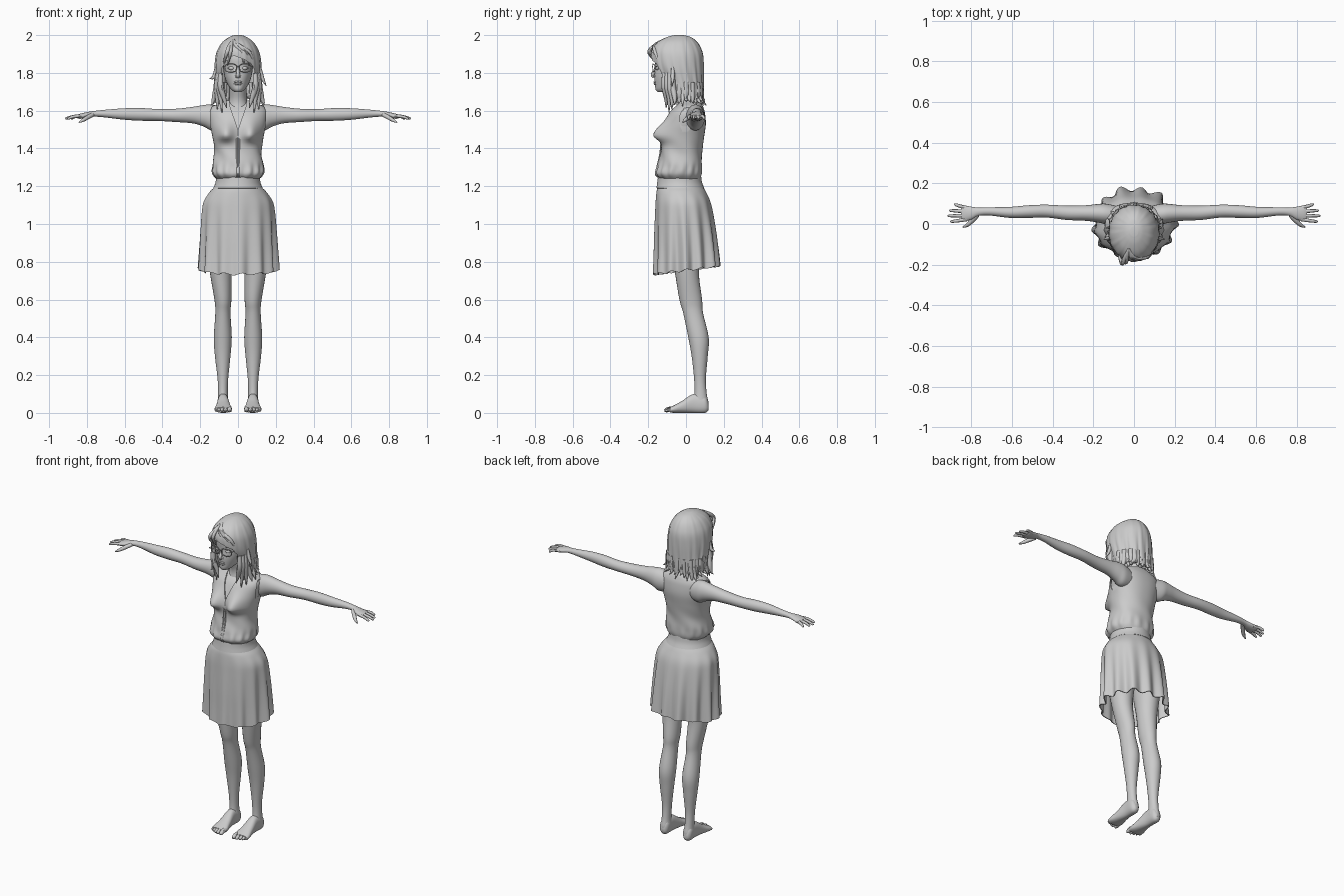
import bpy, bmesh, math, random
from math import sin, cos, pi, exp, tau
random.seed(4)
COL = bpy.context.scene.collection


def spline(keys, steps):
    """Catmull-Rom through a list of equal-length tuples."""
    out = []
    for i in range(len(keys) - 1):
        a, b, c, d = (keys[max(0, min(len(keys) - 1, i + k))] for k in (-1, 0, 1, 2))
        for s in range(steps):
            t = s / steps
            out.append(tuple(q + .5 * t * (r - p + t * (2*p - 5*q + 4*r - w + t * (3*(q - r) + w - p)))
                             for p, q, r, w in zip(a, b, c, d)))
    return out + [tuple(keys[-1])]


def add(name, mesh):
    ob = bpy.data.objects.new(name, mesh)
    COL.objects.link(ob)
    return ob


def bake(ob):
    """Apply all modifiers (or turn a curve into a mesh)."""
    dg = bpy.context.evaluated_depsgraph_get()
    me = bpy.data.meshes.new_from_object(ob.evaluated_get(dg))
    name = ob.name
    bpy.data.objects.remove(ob)
    return add(name, me)


def mirror(ob):
    ob.modifiers.new("mirror", 'MIRROR')
    return bake(ob)


def loft(name, axis, keys, n=32, steps=5, caps=(True, True), deform=None, p=1.0):
    """Skin of ellipses; key = (position on axis, min a, max a, min b, max b)."""
    bm = bmesh.new()
    rings = []
    for s, a0, a1, b0, b1 in spline(keys, steps):
        ring = []
        for j in range(n):
            t = tau * j / n
            c, d = (math.copysign(abs(f) ** p, f) for f in (cos(t), sin(t)))
            a, b = (a0 + a1) / 2 + c * (a1 - a0) / 2, (b0 + b1) / 2 + d * (b1 - b0) / 2
            co = {'x': (s, a, b), 'y': (a, s, b), 'z': (a, b, s)}[axis]
            ring.append(bm.verts.new(deform(*co, t) if deform else co))
        rings.append(ring)
    for r, q in zip(rings, rings[1:]):
        for j in range(n):
            k = (j + 1) % n
            bm.faces.new((r[j], r[k], q[k], q[j]))
    if caps[0]:
        bm.faces.new(rings[0][::-1])
    if caps[1]:
        bm.faces.new(rings[-1])
    if all(caps):
        bmesh.ops.recalc_face_normals(bm, faces=bm.faces)
    me = bpy.data.meshes.new(name)
    bm.to_mesh(me)
    return add(name, me)


def tubes(name, paths, closed=False, steps=4):
    """Round strands; path point = (x, y, z, radius)."""
    cu = bpy.data.curves.new(name, 'CURVE')
    cu.dimensions, cu.bevel_depth, cu.bevel_resolution, cu.use_fill_caps = '3D', 1, 2, True
    for path in paths:
        pts = path if closed else spline(path, steps)
        sp = cu.splines.new('POLY')
        sp.points.add(len(pts) - 1)
        sp.use_cyclic_u = closed
        for q, (x, y, z, r) in zip(sp.points, pts):
            q.co, q.radius = (x, y, z, 1), r
    return bake(add(name, cu))


def shell(ob, thick, cutters=()):
    m = ob.modifiers.new("thickness", 'SOLIDIFY')
    m.thickness, m.offset = thick, -1
    for c in cutters:
        b = ob.modifiers.new("cut", 'BOOLEAN')
        b.operation, b.solver, b.object = 'DIFFERENCE', 'EXACT', c
    ob = bake(ob)
    for c in cutters:
        bpy.data.objects.remove(c)
    return ob


def prism(name, outline, y0, y1):
    """Cutter: x-z outline pushed along y."""
    bm = bmesh.new()
    f = bm.faces.new([bm.verts.new((x, y0, z)) for x, z in outline])
    g = bmesh.ops.extrude_face_region(bm, geom=[f])['geom']
    bmesh.ops.translate(bm, vec=(0, y1 - y0, 0), verts=[v for v in g if isinstance(v, bmesh.types.BMVert)])
    bmesh.ops.recalc_face_normals(bm, faces=bm.faces)
    me = bpy.data.meshes.new(name)
    bm.to_mesh(me)
    ob = add(name, me)
    ob.hide_render = True
    return ob


# legs, feet and toes
mirror(loft("leg", 'z', [(.02, .055, .105, .04, .115), (.05, .05, .108, .035, .12), (.1, .054, .106, .045, .11),
    (.18, .052, .108, .043, .105), (.3, .04, .122, .03, .115), (.4, .033, .128, .012, .12),
    (.53, .04, .12, -.015, .09), (.6, .035, .125, -.035, .085), (.75, .033, .15, -.06, .068),
    (.88, .02, .165, -.085, .085), (1.05, .005, .17, -.1, .1)], 24))
mirror(loft("foot", 'y', [(.12, .068, .092, .015, .045), (.1, .052, .108, 0, .09), (.04, .05, .108, 0, .1),
    (-.02, .04, .116, 0, .064), (-.06, .032, .124, 0, .042), (-.085, .036, .124, .002, .03)], 24, p=.85))
mirror(tubes("toes", [[(x, -.06, .022, r), (x, -.085 + d, .021, r), (x, -.104 + d, .014, r * .95),
    (x, -.115 + d, .011, r * .4)] for x, d, r in
    ((.044, 0, .0125), (.066, 0, .01), (.084, .006, .0095), (.101, .014, .009), (.116, .024, .008))]))


# skirt with pleats that deepen towards the hem
def pleat(x, y, z, t):
    g = max(0, min(1, (1.17 - z) / .42))
    k = 1 + .075 * g * (cos(13 * t + .6) + .35 * sin(7 * t + 1))
    return x * k, y * k if y > 0 else y * (1 + (k - 1) * .6), z + g * (.022 * y / .17 + .006 * cos(13 * t))


shell(loft("skirt", 'z', [(.755, -.203, .203, -.168, .175), (.85, -.2, .2, -.166, .168), (.95, -.197, .197, -.165, .158),
    (1.06, -.192, .192, -.162, .142), (1.12, -.182, .182, -.16, .128), (1.17, -.15, .15, -.156, .106),
    (1.2, -.122, .122, -.15, .09), (1.24, -.114, .114, -.145, .079)], 156, 4, (False, False), pleat), .005)
shell(loft("waistband", 'z', [(1.19, -.131, .131, -.157, .097), (1.22, -.119, .119, -.152, .085),
    (1.255, -.116, .116, -.148, .08)], 48, 3, (False, False)), .008)


# blouse: bust, gathered hem, open neckline and armholes
def bust(x, y, z):
    s = .032 if z < 1.47 else .065
    return .06 * exp(-((abs(x) - .068) / .045) ** 2 - ((z - 1.47) / s) ** 2) if y < -.02 else 0


def drape(x, y, z, t):
    hem = exp(-((z - 1.28) / .035) ** 2)
    k = 1 + .03 * hem * sin(15 * t) + .02 * exp(-((z - 1.36) / .07) ** 2) * sin(5 * t + 45 * z)
    return x * k, y * k - bust(x, y, z), z


BODY = [(1.235, -.11, .11, -.135, .073), (1.265, -.134, .134, -.16, .083), (1.31, -.135, .135, -.15, .085),
        (1.38, -.125, .125, -.134, .085), (1.46, -.135, .135, -.126, .096), (1.53, -.15, .15, -.112, .105),
        (1.59, -.155, .155, -.088, .1), (1.622, -.135, .135, -.058, .09), (1.642, -.09, .09, -.04, .08),
        (1.655, -.058, .058, -.034, .07)]
neckline = prism("neckline_cutter", [(0, 1.5), (.045, 1.63), (.045, 1.7), (-.045, 1.7), (-.045, 1.63)], -.3, .0)
armholes = []
for sx in (-1, 1):
    e = sorted((sx * .141, sx * .3))
    c = loft("armhole_cutter", 'x', [(x, -.035, .085, 1.465, 1.628) for x in e], 32, 1)
    c.hide_render = True
    armholes.append(c)
shell(loft("blouse", 'z', BODY, 80, 6, (False, False), drape, .9), .006, [neckline] + armholes)

# button strip down the blouse front
tubes("button_strip", [[(x, y, z, .004) for y, z in ((-.122, 1.5), (-.132, 1.45), (-.136, 1.38), (-.151, 1.31),
    (-.161, 1.265), (-.15, 1.25))] for x in (-.007, .007)])

# skin under the blouse, and the neck
loft("chest", 'z', [(z, a + .01, b - .01, c + .01, d - .01) for z, a, b, c, d in BODY[3:]], 48, 4,
     deform=lambda x, y, z, t: (x, y - bust(x, y, z) * .9, z), p=.9)
loft("neck", 'z', [(1.57, -.07, .07, -.07, .07), (1.62, -.058, .058, -.052, .068), (1.66, -.046, .046, -.05, .052),
    (1.71, -.045, .045, -.065, .045), (1.76, -.045, .045, -.08, .04)], 28)

# arms, palms and fingers
mirror(loft("arm", 'x', [(.09, .0, .09, 1.5, 1.62), (.14, .0, .1, 1.495, 1.632), (.18, .008, .098, 1.515, 1.63),
    (.24, .016, .092, 1.533, 1.62), (.33, .02, .09, 1.54, 1.61), (.43, .032, .095, 1.546, 1.609),
    (.52, .03, .092, 1.547, 1.614), (.61, .03, .084, 1.553, 1.612), (.71, .042, .082, 1.565, 1.604),
    (.765, .04, .08, 1.568, 1.598), (.8, .022, .085, 1.562, 1.592), (.835, .014, .09, 1.557, 1.584),
    (.85, .02, .085, 1.56, 1.578)], 24))
mirror(tubes("fingers", [[(.82, y0, 1.572, .009), (.85, y0 + (y1 - y0) * .4, 1.571, .009),
    ((.85 + x1) / 2, y0 + (y1 - y0) * .75, 1.567, .008), (x1 - .004, y1, 1.558, .006), (x1, y1, 1.556, .002)]
    for y0, x1, y1 in ((.08, .885, .096), (.061, .908, .066), (.042, .915, .04), (.023, .903, .012))]
    + [[(.77, .045, 1.578, .012), (.795, .018, 1.565, .012), (.82, -.005, 1.55, .0095), (.842, -.016, 1.538, .003)]]))

# head, nose, lips, eyes
loft("head", 'z', [(1.698, -.018, .018, -.15, -.08), (1.712, -.036, .036, -.161, -.04), (1.74, -.056, .056, -.164, .02),
    (1.78, -.071, .071, -.167, .06), (1.83, -.079, .079, -.163, .075), (1.88, -.084, .084, -.165, .08),
    (1.93, -.08, .08, -.145, .07), (1.965, -.05, .05, -.1, .03), (1.975, -.02, .02, -.06, 0)], 36, p=.93)
tubes("nose", [[(0, -.156, 1.84, .006), (0, -.165, 1.815, .008), (0, -.176, 1.79, .0105), (0, -.168, 1.778, .009)],
    [(-.015, -.162, 1.782, .005), (0, -.167, 1.782, .008), (.015, -.162, 1.782, .005)]])
tubes("lips", [[(-.026, -.152, z, .002), (-.012, -.163, z + d, .005), (0, -.166, z + d * .7, .0055),
    (.012, -.163, z + d, .005), (.026, -.152, z, .002)] for z, d in ((1.75, .002), (1.747, -.006))])
mirror(loft("eye", 'x', [(.02, -.156, -.152, 1.823, 1.826), (.03, -.161, -.145, 1.816, 1.833),
    (.042, -.159, -.143, 1.816, 1.834), (.055, -.146, -.142, 1.824, 1.828)], 16))

# glasses
rim = [(.039 + .031 * math.copysign(abs(cos(a)) ** .7, cos(a)), -.176 + .012 * max(0, cos(a)),
        1.826 + .021 * math.copysign(abs(sin(a)) ** .7, sin(a)), .0025) for a in (tau * i / 28 for i in range(28))]
mirror(tubes("glasses_rim", [rim], True))
mirror(tubes("glasses_arm", [[(.068, -.165, 1.834, .0025), (.086, -.13, 1.836, .0025), (.096, -.03, 1.836, .0025)]]))
tubes("glasses_bridge", [[(-.009, -.176, 1.83, .0025), (0, -.179, 1.833, .0025), (.009, -.176, 1.83, .0025)]])


# hair shell with strand grooves and a face opening under a swept fringe
def strands(x, y, z, t):
    g = .008 + .02 * max(0, min(1, (1.9 - z) / .2))
    k = 1 + g * (sin(17 * t + 12 * z) + .5 * sin(29 * t)) * min(1, (2.0 - z) / .03)
    return x * k, -.04 + (y + .04) * k, z


face_gap = prism("face_cutter", [(-.086, 1.825), (-.062, 1.862), (-.025, 1.892), (.03, 1.872), (.07, 1.848),
    (.088, 1.815), (.086, 1.74), (.07, 1.6), (-.07, 1.6), (-.086, 1.74)], -.4, -.04)
shell(loft("hair", 'z', [(1.665, -.122, .122, -.1, .092), (1.7, -.122, .122, -.115, .092), (1.76, -.122, .122, -.145, .094),
    (1.83, -.124, .124, -.178, .095), (1.89, -.118, .118, -.186, .092), (1.93, -.104, .104, -.178, .08),
    (1.965, -.08, .08, -.148, .058), (1.99, -.046, .046, -.1, .025), (2.0, -.02, .02, -.06, -.015)],
    96, 5, (False, True), strands), .012, [face_gap])

# fringe strands and the parting
tubes("fringe", [[(-.025, -.12, 1.975, .006), (-.02 + .3 * e, -.165, 1.945, .01), (e * .75, -.178 + e * .2, 1.905, .01),
    (e, -.172 + abs(e) * .5, 1.855 - abs(e) * .25, .003)] for e in (-.08, -.055, .03, .06, .085)])

# loose locks flicking out round the back and sides
locks = []
for i in range(25):
    a = -.2 * pi + 1.4 * pi * i / 24
    c, s, r = cos(a), sin(a), random.uniform(.011, .017)
    k, d = random.uniform(1.0, 1.22), random.uniform(-.02, .02)
    w = random.uniform(-.012, .012)
    locks.append([(.11 * c, -.01 + .092 * s, 1.75, r), (.112 * c, -.01 + .094 * s, 1.69, r),
                  (.115 * c + w, -.01 + .096 * s, 1.66 + d / 2, r * .75),
                  (.122 * k * c + w, -.01 + .105 * k * s, 1.635 + d, .0015)])
# long front locks resting on the chest, plus side flicks
for sx in (-1, 1):
    for x, y, x1, z1 in ((.09, -.115, .06, 1.615), (.1, -.1, .085, 1.59), (.108, -.085, .11, 1.605), (.112, -.07, .14, 1.63)):
        locks.append([(sx * x, y, 1.8, .012), (sx * (x + .002), y, 1.73, .016),
                      (sx * (x + x1) / 2, y + .01, 1.67, .013), (sx * x1, y + .01, z1, .002)])
    locks.append([(sx * .115, -.07, 1.83, .008), (sx * .126, -.07, 1.78, .011), (sx * .15, -.075, 1.75 - .02 * sx, .0015)])
tubes("hair_locks", locks)

# smooth shading, keeping hard edges
bpy.ops.object.select_all(action='SELECT')
bpy.context.view_layer.objects.active = COL.objects[0]
bpy.ops.object.shade_smooth_by_angle(angle=math.radians(45))
